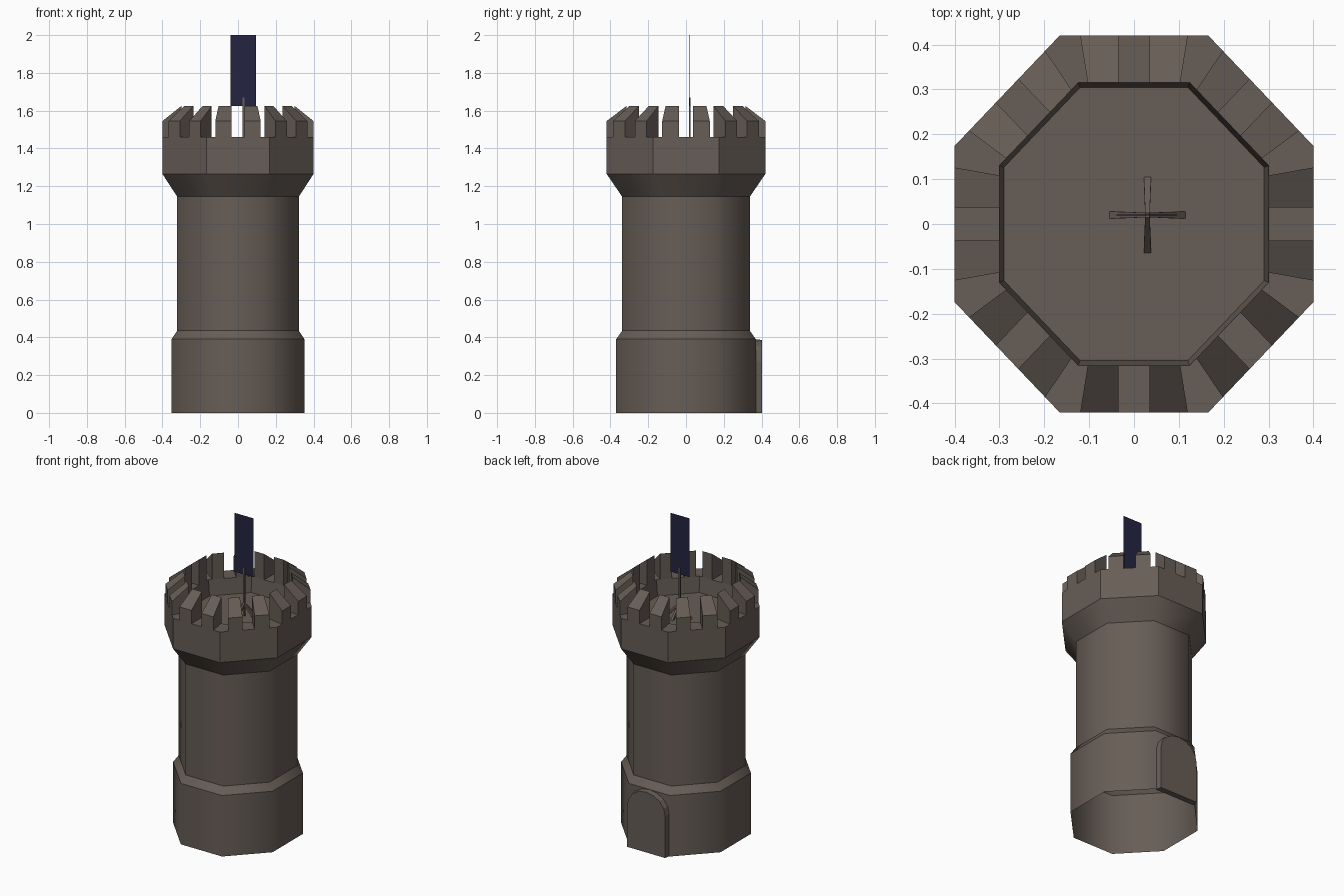
import bpy, bmesh, math
from mathutils import Vector

if "Cube" in bpy.data.objects:
    bpy.data.objects.remove(bpy.data.objects["Cube"])

YS = 1.05                      # the tower is slightly deeper than wide
T = math.tan(math.pi / 8)      # half side of an octagon with apothem 1


def material(name, col):
    m = bpy.data.materials.new(name)
    m.diffuse_color = (*col, 1)
    m.use_nodes = True
    m.node_tree.nodes["Principled BSDF"].inputs["Base Color"].default_value = m.diffuse_color
    return m


stone = material("brown stone", (0.135, 0.110, 0.093))
navy = material("navy cloth", (0.017, 0.018, 0.055))


def finish(name, bm, mat, smooth=False):
    bmesh.ops.remove_doubles(bm, verts=bm.verts, dist=1e-5)
    me = bpy.data.meshes.new(name)
    bm.to_mesh(me)
    bm.free()
    me.materials.append(mat)
    ob = bpy.data.objects.new(name, me)
    bpy.context.collection.objects.link(ob)
    for p in me.polygons:
        p.use_smooth = smooth
    return ob


def side_point(side, apothem, t, z):
    """Point on one octagon side: t is the distance along the side."""
    a = side * math.pi / 4
    c, s = math.cos(a), math.sin(a)
    return Vector((apothem * c - t * s, (apothem * s + t * c) * YS, z))


def quad(bm, *pts):
    bm.faces.new([bm.verts.new(p) for p in pts])


def lathe(bm, profile):
    for k in range(8):
        for (r0, z0), (r1, z1) in zip(profile, profile[1:]):
            quad(bm, side_point(k, r0, -r0 * T, z0), side_point(k, r0, r0 * T, z0),
                 side_point(k, r1, r1 * T, z1), side_point(k, r1, -r1 * T, z1))


# shaft: separate bands so shading is round but the rims stay crisp
bands = [[(0.352, 0), (0.352, 0.39)], [(0.352, 0.39), (0.322, 0.435)],
         [(0.322, 0.435), (0.322, 1.145)], [(0.322, 1.145), (0.40, 1.265)]]
names = ["base", "base_slope", "shaft", "corbel"]
for n, b in zip(names, bands):
    bm = bmesh.new()
    lathe(bm, b)
    finish(n, bm, stone, True)

# parapet: outer wall, notch floor, inner wall and roof deck
RO, RI, RF = 0.40, 0.30, 0.29
ZN, ZO, ZI, ZF = 1.46, 1.545, 1.625, 1.36
bm = bmesh.new()
lathe(bm, [(RO, 1.265), (RO, ZN), (RI, ZN), (RF, ZF)])
bm.faces.new([bm.verts.new(side_point(k, RF, RF * T, ZF)) for k in range(8)])
finish("parapet", bm, stone)

# battlements: two sloped merlons on each side
bm = bmesh.new()
for k in range(8):
    for (o0, o1), (i0, i1) in [((0.035, 0.12), (0.035, 0.103)),
                               ((-0.12, -0.035), (-0.103, -0.035))]:
        a, b = side_point(k, RO, o0, ZN), side_point(k, RO, o1, ZN)
        c, d = side_point(k, RI, i1, ZN), side_point(k, RI, i0, ZN)
        up_o, up_i = Vector((0, 0, ZO - ZN)), Vector((0, 0, ZI - ZN))
        A, B, C, D = a + up_o, b + up_o, c + up_i, d + up_i
        quad(bm, a, b, B, A)
        quad(bm, b, c, C, B)
        quad(bm, c, d, D, C)
        quad(bm, d, a, A, D)
        quad(bm, A, B, C, D)
finish("battlements", bm, stone)

# arched door slab on the back
bm = bmesh.new()
W, SPRING, PEAK = 0.14, 0.27, 0.39
arch = [(W * math.cos(math.pi * i / 8), SPRING + (PEAK - SPRING) * math.sin(math.pi * i / 8))
        for i in range(9)]
outline = [(W, 0)] + arch + [(-W, 0)]
face = bm.faces.new([bm.verts.new((x, 0.365, z)) for x, z in outline])
ext = bmesh.ops.extrude_face_region(bm, geom=[face])
for v in ext["geom"]:
    if isinstance(v, bmesh.types.BMVert):
        v.co.y = 0.403
        v.co.x *= 0.96
        v.co.z *= 0.99
bmesh.ops.recalc_face_normals(bm, faces=bm.faces)
finish("door", bm, stone)

# flag pole with four splayed feet
PX, PY = 0.03, 0.02
bm = bmesh.new()
pole = bmesh.ops.create_cube(bm, size=1)["verts"]
for v in pole:
    v.co = (PX + v.co.x * 0.01, PY + v.co.y * 0.01, 1.515 + v.co.z * 0.31)
for k in range(4):
    u = Vector((round(math.cos(k * math.pi / 2)), round(math.sin(k * math.pi / 2)), 0))
    w = Vector((-u.y, u.x, 0))
    o, top = Vector((PX, PY, ZF)), Vector((PX, PY, 1.45))
    p, q = o + u * 0.085 + w * 0.008, o + u * 0.085 - w * 0.008
    p2, q2 = o + u * 0.065 + w * 0.008, o + u * 0.065 - w * 0.008
    r, s = top + w * 0.005, top - w * 0.005
    r2, s2 = r - Vector((0, 0, 0.02)), s - Vector((0, 0, 0.02))
    quad(bm, q, p, r, s)
    quad(bm, p2, q2, s2, r2)
    quad(bm, p, p2, r2, r)
    quad(bm, q2, q, s, s2)
finish("flag_pole", bm, stone)

# flag: a thin upright cloth
bm = bmesh.new()
cloth = bmesh.ops.create_cube(bm, size=1)["verts"]
for v in cloth:
    v.co = (0.028 + v.co.x * 0.135, PY + v.co.y * 0.002, 1.8125 + v.co.z * 0.375)
finish("flag", bm, navy)
